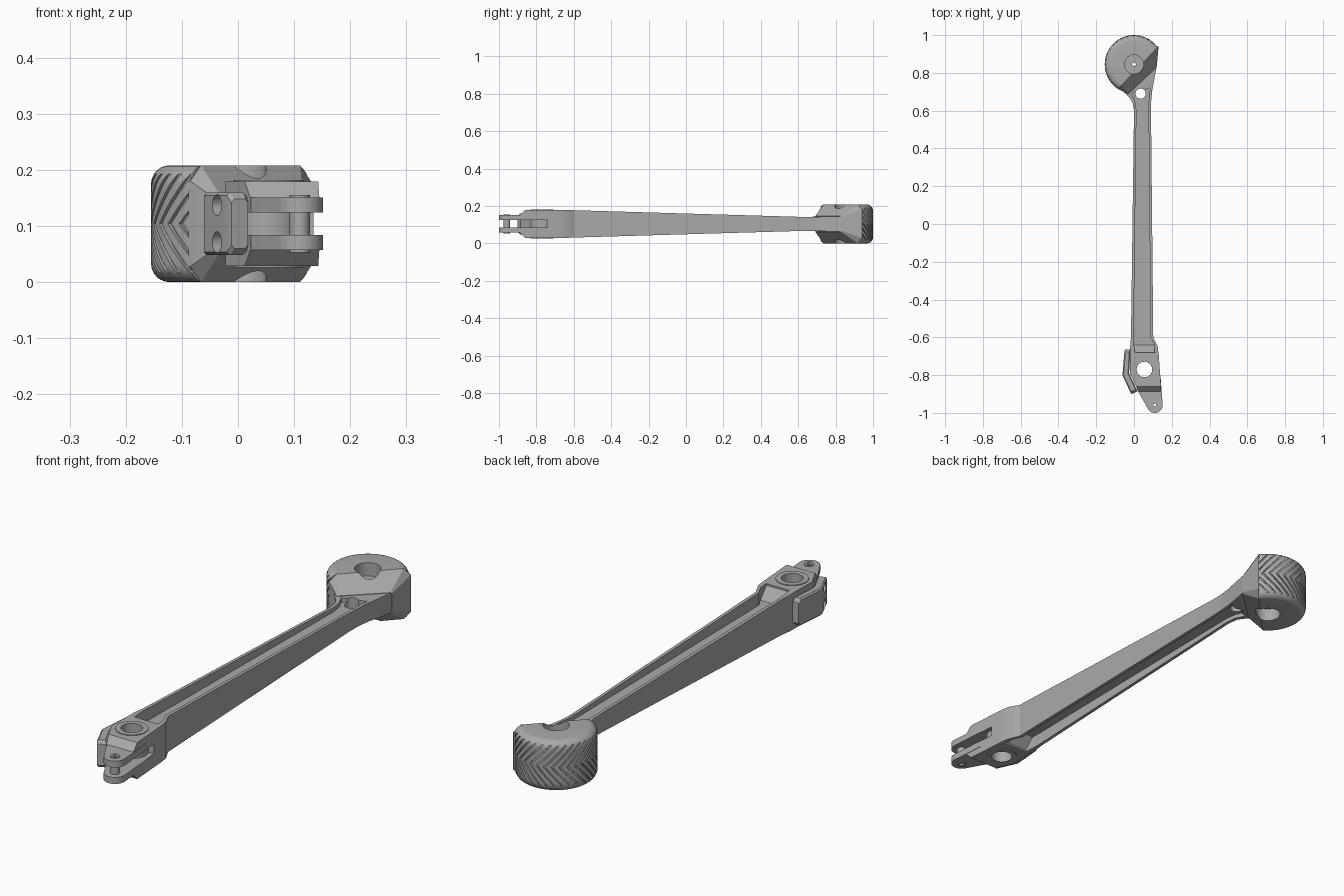
import bpy, bmesh, math
from mathutils import Matrix, Vector

cube = bpy.data.objects.get("Cube")
if cube:
    bpy.data.objects.remove(cube)

MID = 0.104                       # height of the symmetry plane
HUB = Vector((0, 0.845))          # wheel axis
PIVOT = Vector((0.055, -0.77))    # large pivot hole
PIN = Vector((0.11, -0.958))      # fork pin

grey = bpy.data.materials.new("metal grey")
grey.use_nodes = True
colour = (0.4, 0.4, 0.4, 1)
grey.diffuse_color = colour
grey.node_tree.nodes["Principled BSDF"].inputs["Base Color"].default_value = colour


def finish(name, bm):
    """Turn a bmesh into an object."""
    bmesh.ops.recalc_face_normals(bm, faces=bm.faces)
    mesh = bpy.data.meshes.new(name)
    bm.to_mesh(mesh)
    bm.free()
    mesh.materials.append(grey)
    obj = bpy.data.objects.new(name, mesh)
    bpy.context.collection.objects.link(obj)
    return obj


def ring(left, right, low, high, cut=0):
    """Upright rectangle between two plan points, with optional cut corners."""
    l, r = Vector(left), Vector(right)
    u = (r - l).normalized() * cut
    if not cut:
        pts = [(l, low), (r, low), (r, high), (l, high)]
    else:
        pts = [(l + u, low), (r - u, low), (r, low + cut), (r, high - cut),
               (r - u, high), (l + u, high), (l, high - cut), (l, low + cut)]
    return [(p.x, p.y, MID + z) for p, z in pts]


def add_loft(bm, rings):
    loops = [[bm.verts.new(p) for p in r] for r in rings]
    n = len(loops[0])
    for a, b in zip(loops, loops[1:]):
        for i in range(n):
            j = (i + 1) % n
            bm.faces.new((a[i], a[j], b[j], b[i]))
    bm.faces.new(loops[0])
    bm.faces.new(loops[-1][::-1])


def loft(name, rings):
    bm = bmesh.new()
    add_loft(bm, rings)
    return finish(name, bm)


def cylinder(name, centre, radius, low, high, segments=40):
    bm = bmesh.new()
    place = Matrix.Translation((centre[0], centre[1], MID + (low + high) / 2))
    bmesh.ops.create_cone(bm, cap_ends=True, segments=segments, radius1=radius,
                          radius2=radius, depth=high - low, matrix=place)
    return finish(name, bm)


def box(name, centre, size, angle=0):
    bm = bmesh.new()
    place = (Matrix.Translation((centre[0], centre[1], MID))
             @ Matrix.Rotation(angle, 4, "Z") @ Matrix.Diagonal((*size, 1)))
    bmesh.ops.create_cube(bm, size=1, matrix=place)
    return finish(name, bm)


helpers = []


def carve(obj, *cutters):
    for cutter in cutters:
        cutter.hide_render = True
        mod = obj.modifiers.new("cut", "BOOLEAN")
        mod.object, mod.solver = cutter, "EXACT"
        if cutter not in helpers:
            helpers.append(cutter)


# Wheel with rounded shoulders
wheel = cylinder("wheel", HUB, 0.155, -MID, MID, 96)
bev = wheel.modifiers.new("shoulder", "BEVEL")
bev.width, bev.segments, bev.limit_method, bev.angle_limit = 0.033, 6, "ANGLE", 1

# Chevron tread grooves
bm = bmesh.new()
for k in range(22):
    start = math.radians(20 + 11 * k)
    rings = []
    for i in range(-6, 7):
        z = i * 0.0147
        a = start + 6 * abs(z)
        rings.append([(HUB.x + r * math.cos(a + w), HUB.y + r * math.sin(a + w), MID + z)
                      for r, w in ((0.148, -.03), (0.17, -.03), (0.17, .03), (0.148, .03))])
    add_loft(bm, rings)
treads = finish("tread_cutter", bm)

# Flat chord side of the wheel
chord_l, chord_r = Vector((-0.085, 0.715)), Vector((0.13, 0.94))
along = (chord_r - chord_l).normalized()
out = Vector((along.y, -along.x))
half = box("half_cutter", (chord_l + chord_r) / 2 + out * 0.2, (0.8, 0.4, 0.5),
           math.atan2(along.y, along.x))
bores = [cylinder("bore_cutter", HUB, 0.05, *span) for span in ((0.05, 0.3), (-0.3, -0.05))]
axle = cylinder("axle_cutter", HUB, 0.01, -0.3, 0.3, 16)
carve(wheel, treads, half, *bores, axle)

# Sloped neck between wheel and arm
neck = loft("wheel_neck", [
    ring(chord_l - out * .005, chord_r - out * .005, -MID, MID, 0.028),
    ring(chord_l, chord_r, -MID, MID, 0.028),
    ring((-0.03, 0.688), (0.12, 0.83), -0.042, 0.042, 0.005)])
carve(neck, *bores, axle)

# Tapered arm
arm = loft("arm", [ring(l, r, -h, h) for l, r, h in (
    ((-0.02, -0.69), (0.13, -0.69), 0.075),
    ((-0.02, -0.65), (0.126, -0.65), 0.075),
    ((-0.016, -0.60), (0.102, -0.60), 0.073),
    ((0.0, 0.60), (0.09, 0.60), 0.038),
    ((-0.008, 0.645), (0.091, 0.65), 0.037),
    ((-0.026, 0.672), (0.097, 0.71), 0.038),
    ((-0.055, 0.70), (0.108, 0.77), 0.04),
    ((-0.055, 0.71), (0.121, 0.84), 0.04))])

# Channels in the arm, above and below the web
channel = (((0.005, -0.682), (0.11, -0.682), 0.07),
           ((0.0, -0.64), (0.108, -0.64), 0.022),
           ((-0.002, -0.60), (0.088, -0.60), 0.022),
           ((0.013, 0.60), (0.077, 0.60), 0.02),
           ((0.006, 0.65), (0.078, 0.655), 0.02),
           ((-0.012, 0.69), (0.085, 0.72), 0.02))
for s in (1, -1):
    cutter = loft("channel_cutter", [
        ring(l, r, min(s * f, s * 0.2), max(s * f, s * 0.2)) for l, r, f in channel])
    carve(arm, cutter)
carve(arm, cylinder("small_hole_cutter", (0.035, 0.69), 0.027, -0.3, 0.3))

# Pivot block with chamfered front
block = loft("pivot_block", [ring(l, r, -h, h) for l, r, h in (
    ((-0.02, -0.68), (0.13, -0.68), 0.075),
    ((-0.022, -0.79), (0.138, -0.79), 0.075),
    ((0.012, -0.86), (0.143, -0.86), 0.075),
    ((0.022, -0.888), (0.145, -0.888), 0.047))])

# Fork lugs with a rounded end
outline = [(0.14, -0.80), (0.016, -0.80), (0.016, -0.875)]
outline += [PIN + 0.042 * Vector((math.cos(a), math.sin(a)))
            for a in (math.radians(205 + i * 160 / 16) for i in range(17))]
outline.append((0.146, -0.88))
fork = loft("fork", [[(p[0], p[1], MID + z) for p in outline] for z in (-0.047, 0.047)])

slot = box("slot_cutter", (0.2, -0.94), (0.4, 0.4, 0.04))
pivot_hole = cylinder("pivot_hole_cutter", PIVOT, 0.041, -0.3, 0.3)
carve(block, slot, pivot_hole)
carve(fork, slot, pivot_hole)

# Pivot sleeve and fork pin
sleeve = cylinder("pivot_sleeve", PIVOT, 0.062, -0.078, 0.078)
carve(sleeve, pivot_hole)
pin = cylinder("fork_pin", PIN, 0.018, -0.051, 0.051, 24)
pin_hole = cylinder("pin_hole_cutter", PIN, 0.008, -0.3, 0.3, 16)
carve(pin, pin_hole)
carve(fork, pin_hole)

# Bent side plate with rounded ends
plate = loft("side_plate", [ring(l, r, -h, h, 0.006) for l, r, h in (
    ((-0.047, -0.665), (-0.018, -0.665), 0.044),
    ((-0.051, -0.677), (-0.019, -0.677), 0.056),
    ((-0.061, -0.80), (-0.026, -0.79), 0.056),
    ((-0.020, -0.89), (0.014, -0.875), 0.056),
    ((-0.012, -0.90), (0.018, -0.886), 0.044))])
for z in (-0.033, 0.033):
    bm = bmesh.new()
    tilt = Vector((0.9, 0.45, 0)).to_track_quat("Z", "Y").to_matrix().to_4x4()
    bmesh.ops.create_cone(bm, cap_ends=True, segments=24, radius1=0.019, radius2=0.019,
                          depth=0.05, matrix=Matrix.Translation((-0.035, -0.85, MID + z)) @ tilt)
    carve(plate, finish("bolt_hole_cutter", bm))

# Apply the cuts and shade
parts = [wheel, neck, arm, block, fork, sleeve, pin, plate]
bpy.context.view_layer.update()
graph = bpy.context.evaluated_depsgraph_get()
baked = [bpy.data.meshes.new_from_object(p.evaluated_get(graph)) for p in parts]
for part, mesh in zip(parts, baked):
    part.modifiers.clear()
    part.data = mesh
    mesh.polygons.foreach_set("use_smooth", [True] * len(mesh.polygons))
    mesh.set_sharp_from_angle(angle=math.radians(25))
for helper in helpers:
    bpy.data.objects.remove(helper)
